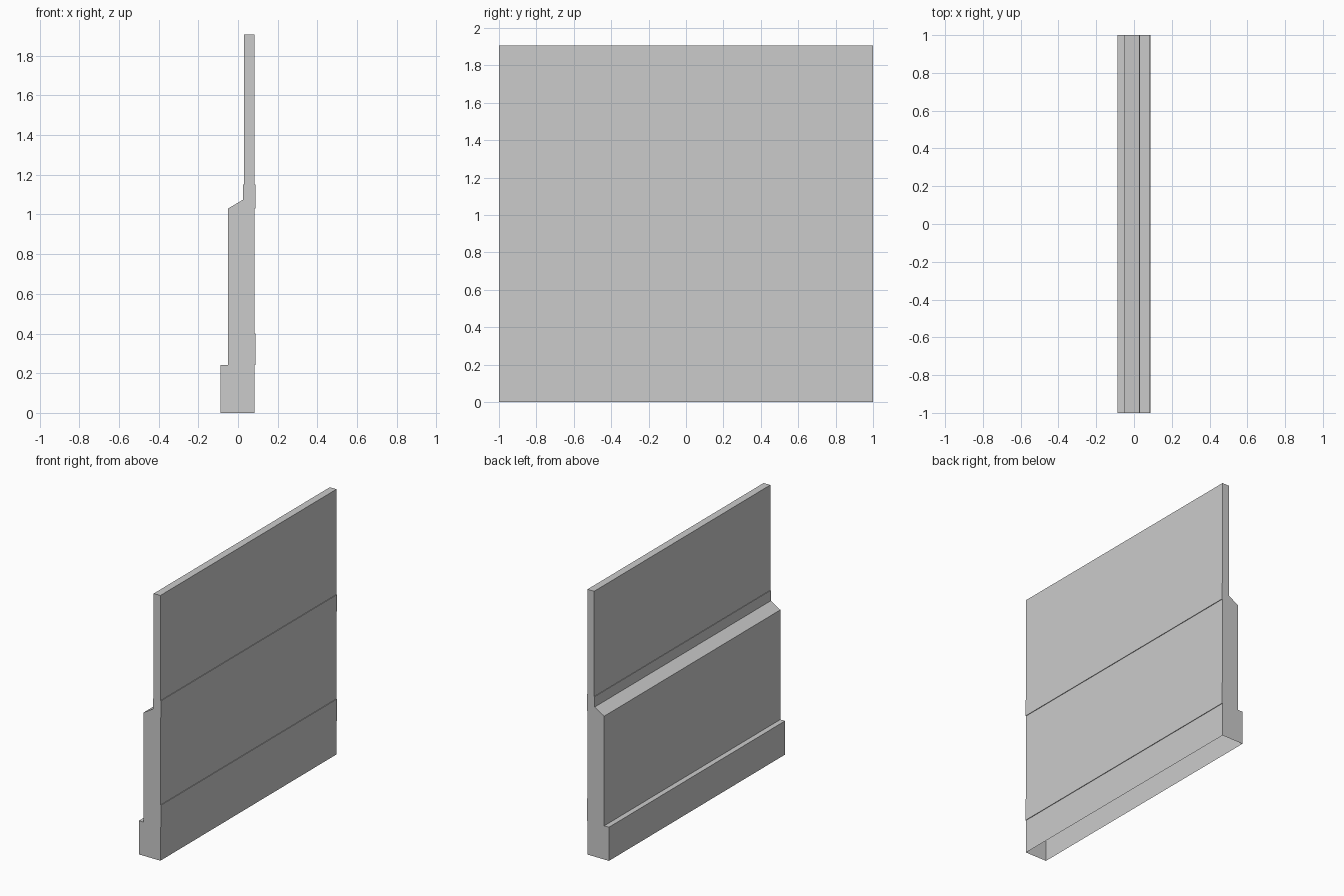
import bpy
import bmesh

cube = bpy.data.objects.get("Cube")
if cube:
    bpy.data.objects.remove(cube, do_unlink=True)

grey = bpy.data.materials.new("plain_grey")
grey.use_nodes = True
COLOUR = (0.6, 0.6, 0.6, 1)
grey.diffuse_color = COLOUR
grey.node_tree.nodes["Principled BSDF"].inputs["Base Color"].default_value = COLOUR

HALF_LENGTH = 1.0
BACK = 0.083        # plain rear face
LIP = 0.0875        # slightly raised rear bands
STEP = 0.242        # top of the base
LEDGE = 1.03        # top of the thick lower wall
BAND = 1.15         # top of the raised upper band


def extrude_profile(name, profile, open_sides):
    """Run an (x, z) outline along y with end caps, leaving some sides open."""
    bm = bmesh.new()
    ends = [[bm.verts.new((x, y, z)) for x, z in profile]
            for y in (-HALF_LENGTH, HALF_LENGTH)]
    front, back = ends
    bm.faces.new(front)
    bm.faces.new(back[::-1])
    count = len(profile)
    for i in range(count):
        if i not in open_sides:
            j = (i + 1) % count
            bm.faces.new((front[j], front[i], back[i], back[j]))
    bmesh.ops.recalc_face_normals(bm, faces=bm.faces)
    mesh = bpy.data.meshes.new(name)
    bm.to_mesh(mesh)
    bm.free()
    mesh.materials.append(grey)
    obj = bpy.data.objects.new(name, mesh)
    bpy.context.collection.objects.link(obj)
    return obj


# Skirting base: open underneath and where the wall stands on it
extrude_profile("skirting_base", [
    (BACK, 0), (BACK, STEP), (-0.05, STEP), (-LIP, STEP), (-LIP, 0),
], open_sides={1, 4})

# Wall: thick lower part, sloping ledge, thin upper panel, raised rear bands
extrude_profile("stepped_wall", [
    (BACK, STEP), (LIP, STEP), (LIP, 0.40), (BACK, 0.40),
    (BACK, LEDGE), (LIP, LEDGE), (LIP, BAND), (BACK, BAND),
    (BACK, 1.906), (0.03, 1.906),
    (0.03, BAND), (0.026, BAND), (0.026, 1.075),
    (-0.05, LEDGE), (-0.05, STEP),
], open_sides={14})
